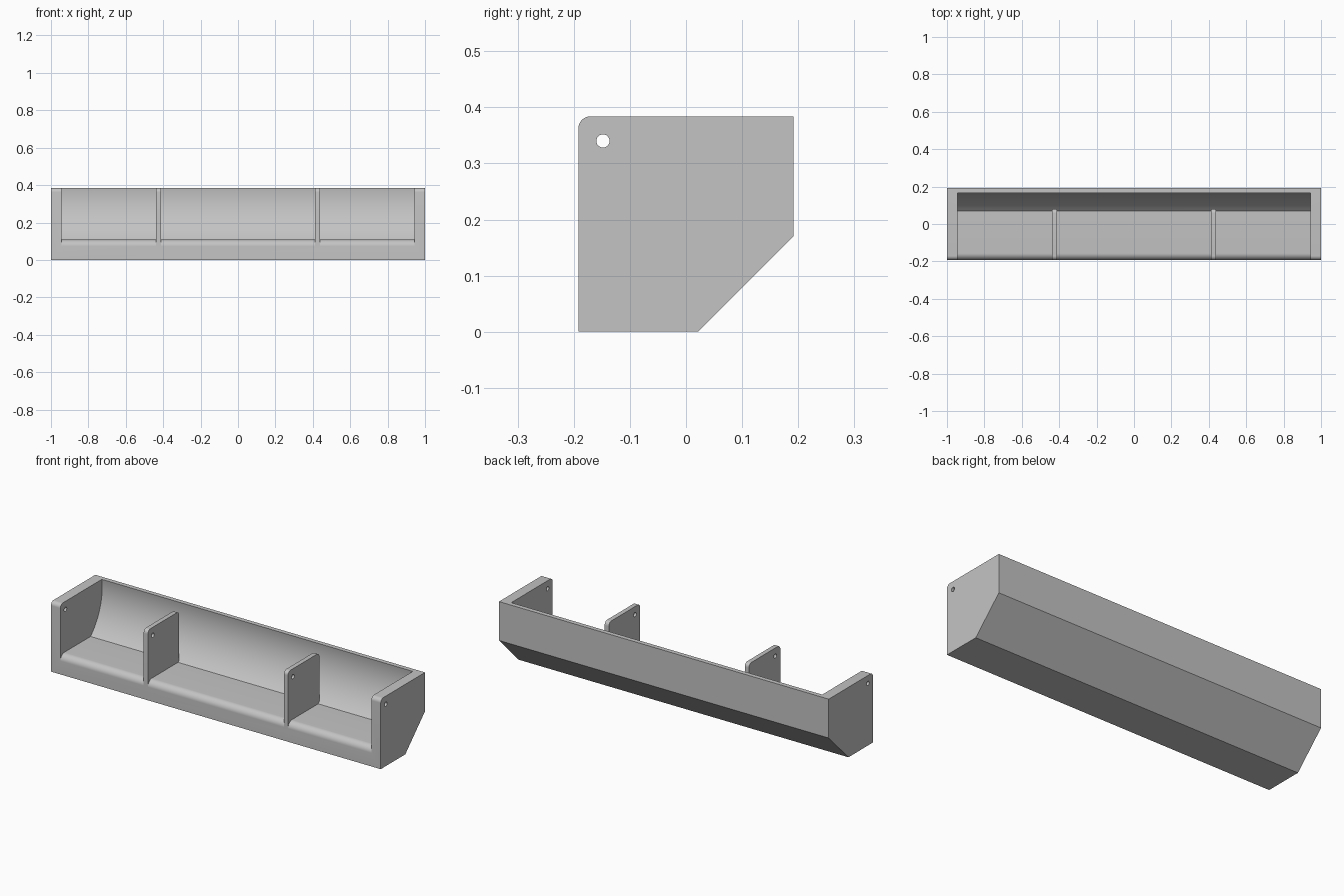
import bpy, bmesh, math
from math import sin, cos, radians

if "Cube" in bpy.data.objects:
    bpy.data.objects.remove(bpy.data.objects["Cube"])

W, D, H = 1.0, 0.192, 0.384          # half length, half depth, height
END_X = 0.943                        # inner face of the end walls
PIVOT = (-0.148, 0.340)              # hinge hole centre (y, z)
SWEEP = 0.318                        # radius of the curved back, around the hinge
FLOOR, LIP = 0.108, 0.035            # floor height, rounding of the front lip

grey = bpy.data.materials.new("light_grey")
grey.diffuse_color = (0.55, 0.55, 0.55, 1)
grey.use_nodes = True
grey.node_tree.nodes["Principled BSDF"].inputs["Base Color"].default_value = grey.diffuse_color


def arc(cy, cz, r, a0, a1, n):
    """Points on an arc in the yz plane, angles in degrees."""
    return [(cy + r * cos(radians(a0 + (a1 - a0) * i / n)),
             cz + r * sin(radians(a0 + (a1 - a0) * i / n))) for i in range(n + 1)]


def extrude(name, profile, x0, x1):
    """Solid prism along x from a yz profile."""
    bm = bmesh.new()
    face = bm.faces.new([bm.verts.new((x0, y, z)) for y, z in profile])
    res = bmesh.ops.extrude_face_region(bm, geom=[face])
    moved = [v for v in res["geom"] if isinstance(v, bmesh.types.BMVert)]
    bmesh.ops.translate(bm, verts=moved, vec=(x1 - x0, 0, 0))
    bmesh.ops.recalc_face_normals(bm, faces=bm.faces)
    mesh = bpy.data.meshes.new(name)
    bm.to_mesh(mesh)
    bm.free()
    mesh.materials.append(grey)
    ob = bpy.data.objects.new(name, mesh)
    bpy.context.collection.objects.link(ob)
    return ob


def combine(target, tool, operation):
    """Apply a boolean and discard the tool."""
    mod = target.modifiers.new("boolean", "BOOLEAN")
    mod.operation, mod.solver, mod.object = operation, "EXACT", tool
    bpy.context.view_layer.objects.active = target
    bpy.ops.object.modifier_apply(modifier=mod.name)
    bpy.data.objects.remove(tool)


# Outer block: chamfered lower back, rounded upper front
R = 0.022
block = [(-D, 0), (0.021, 0), (D, 0.171), (D, H)] + arc(-D + R, H - R, R, 90, 180, 8)
tray = extrude("tray_body", block, -W, W)

# Hollow: rounded lip, flat floor, back wall swept around the hinge
low = math.degrees(math.asin((FLOOR - PIVOT[1]) / SWEEP))
high = math.degrees(math.asin((H - PIVOT[1]) / SWEEP))
back = arc(*PIVOT, SWEEP, low, high, 24)
hollow = ([(-0.26, FLOOR - LIP)] + arc(-D + LIP, FLOOR - LIP, LIP, 180, 90, 10)
          + back + [(back[-1][0], 0.46), (-0.26, 0.46)])
combine(tray, extrude("hollow", hollow, -END_X, END_X), "DIFFERENCE")

# Two dividers with rounded upper corners, sunk into the floor
BACK_Y = 0.080
plate = ([(-D, FLOOR - LIP), (-D + LIP, 0.08), (BACK_Y, 0.10)]
         + arc(BACK_Y - R, H - R, R, 0, 90, 8) + arc(-D + R, H - R, R, 90, 180, 8))
for side in (-1, 1):
    x = side * 0.425
    combine(tray, extrude("divider", plate, x - 0.0125, x + 0.0125), "UNION")

# Hinge hole through end walls and dividers
hole = arc(*PIVOT, 0.0118, 0, 360, 24)[:-1]
combine(tray, extrude("hole", hole, -1.1, 1.1), "DIFFERENCE")

# Smooth curves, sharp edges
bpy.ops.object.select_all(action="DESELECT")
tray.select_set(True)
bpy.context.view_layer.objects.active = tray
bpy.ops.object.shade_smooth_by_angle(angle=radians(25))
